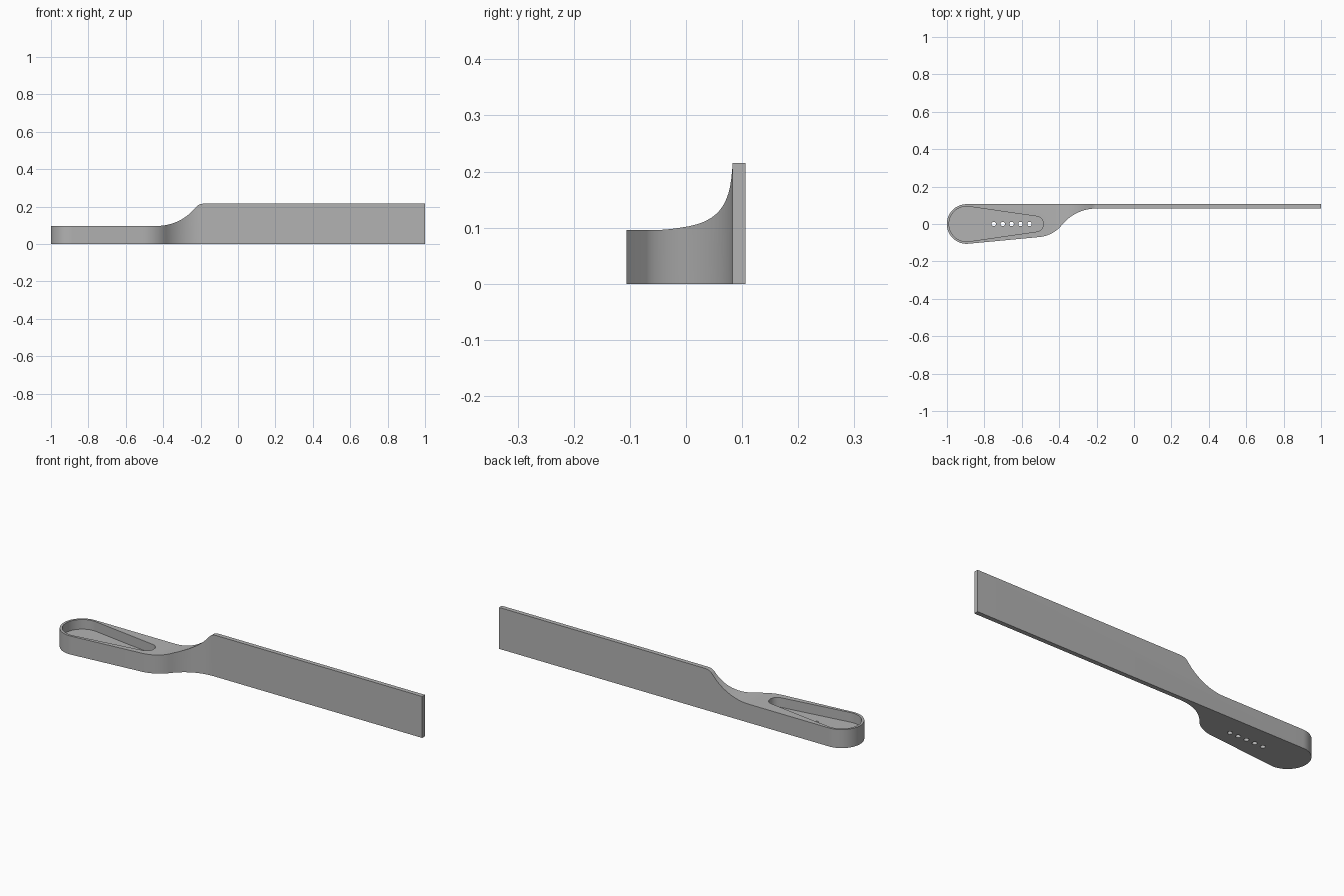
import bpy, bmesh, math
from mathutils import Vector

if "Cube" in bpy.data.objects:
    bpy.data.objects.remove(bpy.data.objects["Cube"])


def arc(cx, cy, r, a0, a1, n):
    """Points on an arc, angles in degrees."""
    return [(cx + r * math.cos(math.radians(a0 + (a1 - a0) * i / n)),
             cy + r * math.sin(math.radians(a0 + (a1 - a0) * i / n))) for i in range(n + 1)]


def prism(name, pts, lo, hi, along_y=False):
    """Closed outline pushed from lo to hi along z (or along y)."""
    def place(p, t):
        return Vector((p[0], t, p[1])) if along_y else Vector((p[0], p[1], t))
    bm = bmesh.new()
    face = bm.faces.new([bm.verts.new(place(p, lo)) for p in pts])
    ext = bmesh.ops.extrude_face_region(bm, geom=[face])
    verts = [g for g in ext["geom"] if isinstance(g, bmesh.types.BMVert)]
    bmesh.ops.translate(bm, verts=verts, vec=place((0, 0), hi - lo))
    bmesh.ops.recalc_face_normals(bm, faces=bm.faces)
    mesh = bpy.data.meshes.new(name)
    bm.to_mesh(mesh)
    bm.free()
    obj = bpy.data.objects.new(name, mesh)
    bpy.context.collection.objects.link(obj)
    return obj


def boolean(target, tool, operation):
    mod = target.modifiers.new(tool.name, 'BOOLEAN')
    mod.operation, mod.solver, mod.object = operation, 'EXACT', tool
    bpy.context.view_layer.objects.active = target
    bpy.ops.object.modifier_apply(modifier=mod.name)
    bpy.data.objects.remove(tool)


HEAD_X, TILT, SWEEP = -0.895, 5.4, 51

# Plan outline: round head, tapered front, S-curve into the thin blade
outline = arc(HEAD_X, 0, 0.106, 90, 270 + TILT, 32)
t, s = math.radians(TILT), math.radians(SWEEP)
r1, r2 = 0.1745, 0.239
x0, y0 = -0.505, -0.0696
cx, cy = x0 - r1 * math.sin(t), y0 + r1 * math.cos(t)
outline += arc(cx, cy, r1, 270 + TILT, 270 + SWEEP, 12)
outline += arc(-0.2, 0.083 - r2, r2, 90 + SWEEP, 90, 14)[1:]
outline += [(1, 0.083), (1, 0.106)]
body = prism("handle_and_blade", outline, -0.1, 0.3)

# Side profile: low head, concave rise, rounded shoulder, tall blade
profile = [(-1.1, 0), (-1.1, 0.096)]
profile += arc(-0.435, 0.096 + 0.27, 0.27, 270, 270 + SWEEP, 16)
profile += arc(-0.186, 0.215 - 0.05, 0.05, 90 + SWEEP, 90, 10)
profile += [(1.1, 0.215), (1.1, 0)]
boolean(body, prism("side_profile", profile, -0.3, 0.3, True), 'INTERSECT')

# Teardrop pocket in the head
pocket = arc(HEAD_X, 0, 0.094, 90 - 8, 270 + 8, 32) + arc(-0.525, 0, 0.041, -82, 82, 20)
boolean(body, prism("pocket", pocket, 0.046, 0.2), 'DIFFERENCE')

# Row of five through holes
for i in range(5):
    hole = arc(-0.75 + 0.0478 * i, 0, 0.012, 0, 360, 20)[:-1]
    boolean(body, prism("hole", hole, -0.1, 0.1), 'DIFFERENCE')

# Plain grey finish, smooth curves with sharp edges
grey = bpy.data.materials.new("grey")
grey.diffuse_color = (0.45, 0.45, 0.45, 1)
grey.use_nodes = True
grey.node_tree.nodes["Principled BSDF"].inputs["Base Color"].default_value = grey.diffuse_color
body.data.materials.clear()
body.data.materials.append(grey)
bpy.ops.object.select_all(action='DESELECT')
body.select_set(True)
bpy.context.view_layer.objects.active = body
bpy.ops.object.shade_smooth_by_angle(angle=math.radians(30))
